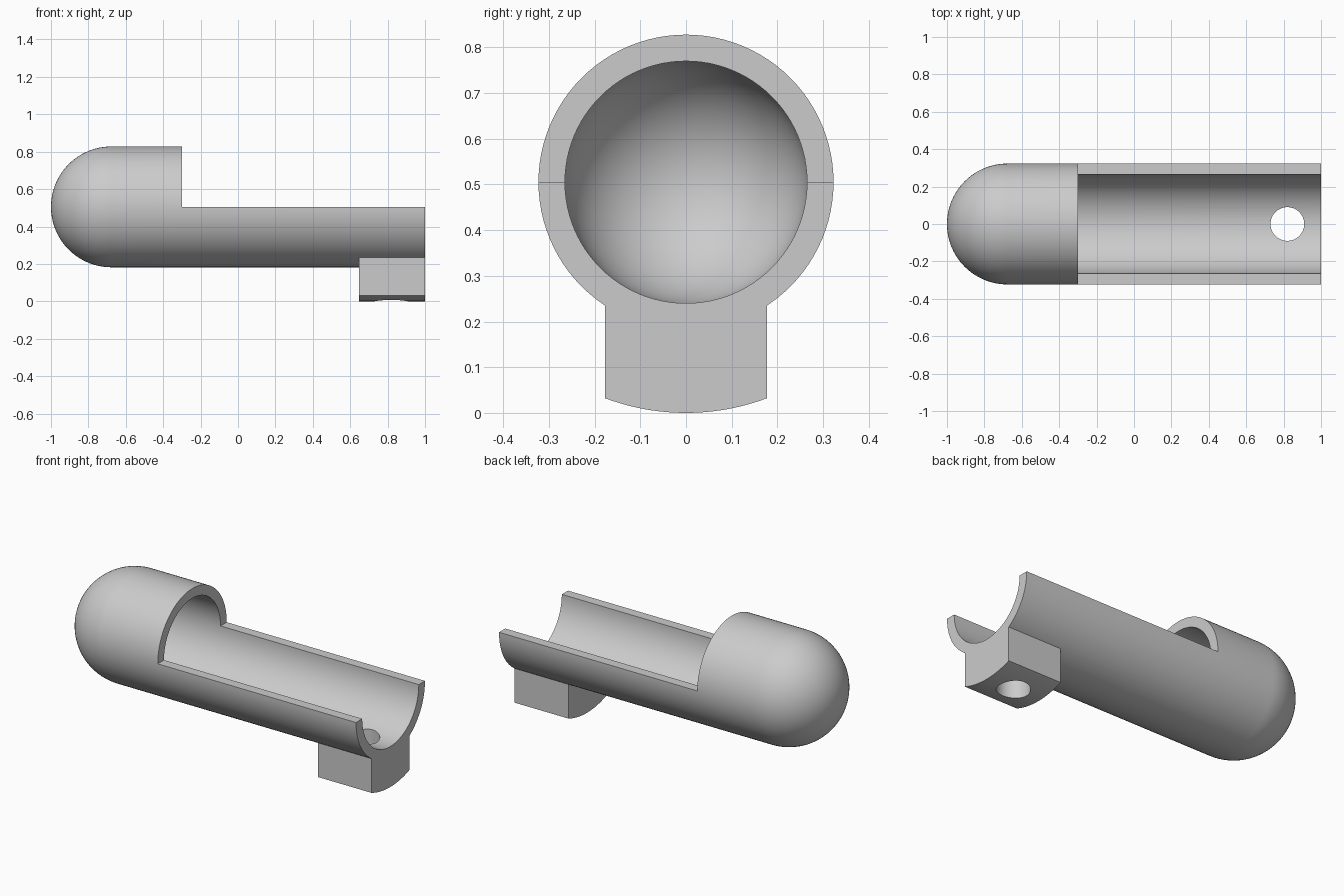
import bpy, bmesh, math
from mathutils import Matrix

if "Cube" in bpy.data.objects:
    bpy.data.objects.remove(bpy.data.objects["Cube"], do_unlink=True)

AXIS_Z = 0.505             # height of the tube axis
OUTER, INNER = 0.323, 0.265
DOME_X = -0.677            # centre of the rounded end
HOOD_X, END_X = -0.3, 1    # end of the closed hood, end of the trough
HALF_STEPS, RINGS = 48, 24


def make_object(name, bm):
    bmesh.ops.recalc_face_normals(bm, faces=bm.faces)
    mesh = bpy.data.meshes.new(name)
    bm.to_mesh(mesh)
    bm.free()
    obj = bpy.data.objects.new(name, mesh)
    bpy.context.collection.objects.link(obj)
    return obj


def dome(radius):
    """Quarter circle from the pole on the axis to the full radius."""
    angles = [math.pi / 2 * i / RINGS for i in range(RINGS + 1)]
    return [(DOME_X - radius * math.cos(a), radius * math.sin(a)) for a in angles]


def half_spin(bm, profile, angle):
    verts = [bm.verts.new((x, r, AXIS_Z)) for x, r in profile]
    edges = [bm.edges.new(pair) for pair in zip(verts, verts[1:])]
    bmesh.ops.spin(bm, geom=verts + edges, cent=(0, 0, AXIS_Z), axis=(1, 0, 0),
                   angle=angle, steps=HALF_STEPS, use_duplicate=False)


def tube(name):
    """Hollow round-ended tube: short upper half, long lower half."""
    bm = bmesh.new()
    outside = dome(OUTER) + [(HOOD_X, OUTER)]
    inside = [(HOOD_X, INNER)] + dome(INNER)[::-1]
    half_spin(bm, outside + inside, math.pi)
    half_spin(bm, outside + [(END_X, OUTER), (END_X, INNER)] + inside, -math.pi)
    bmesh.ops.remove_doubles(bm, verts=bm.verts, dist=1e-4)
    # Flat rims along the open trough
    rims = [e for e in bm.edges if e.is_boundary]
    bmesh.ops.holes_fill(bm, edges=rims, sides=4)
    return make_object(name, bm)


def foot(name, x0, half_width):
    """Block with arcs about the tube axis below and inside the tube wall."""
    bm = bmesh.new()
    section = []
    for radius, side in ((AXIS_Z, 1), ((OUTER + INNER) / 2, -1)):
        half_angle = math.asin(half_width / radius)
        for i in range(25):
            a = side * half_angle * (i / 12 - 1)
            section.append((radius * math.sin(a), AXIS_Z - radius * math.cos(a)))
    face = bm.faces.new([bm.verts.new((x0, y, z)) for y, z in section])
    new = bmesh.ops.extrude_face_region(bm, geom=[face])["geom"]
    bmesh.ops.translate(bm, vec=(END_X - x0, 0, 0),
                        verts=[v for v in new if isinstance(v, bmesh.types.BMVert)])
    # The starting face closes the near end
    if not face.is_valid:
        bmesh.ops.holes_fill(bm, edges=[e for e in bm.edges if e.is_boundary])
    return make_object(name, bm)


def pin(name, x, radius):
    bm = bmesh.new()
    bmesh.ops.create_cone(bm, cap_ends=True, segments=64, radius1=radius,
                          radius2=radius, depth=0.9, matrix=Matrix.Translation((x, 0, 0)))
    return make_object(name, bm)


def combine(target, tool, operation):
    """Apply a boolean and discard the tool."""
    tool.hide_render = True
    mod = target.modifiers.new(operation.lower(), "BOOLEAN")
    mod.operation, mod.object, mod.solver = operation, tool, "EXACT"
    bpy.context.view_layer.objects.active = target
    bpy.ops.object.modifier_apply(modifier=mod.name)
    bpy.data.objects.remove(tool, do_unlink=True)


# Round-ended trough, mounting foot and screw hole
body = tube("trough_with_foot")
combine(body, foot("mounting_foot", 0.647, 0.177), "UNION")
combine(body, pin("hole_cutter", 0.82, 0.09), "DIFFERENCE")

# Single grey finish
grey = bpy.data.materials.new("plain_grey")
grey.use_nodes = True
colour = (0.6, 0.6, 0.6, 1)
grey.diffuse_color = colour
grey.node_tree.nodes["Principled BSDF"].inputs["Base Color"].default_value = colour
body.data.materials.clear()
body.data.materials.append(grey)

bpy.ops.object.select_all(action="DESELECT")
body.select_set(True)
bpy.context.view_layer.objects.active = body
bpy.ops.object.shade_smooth_by_angle(angle=math.radians(30))
